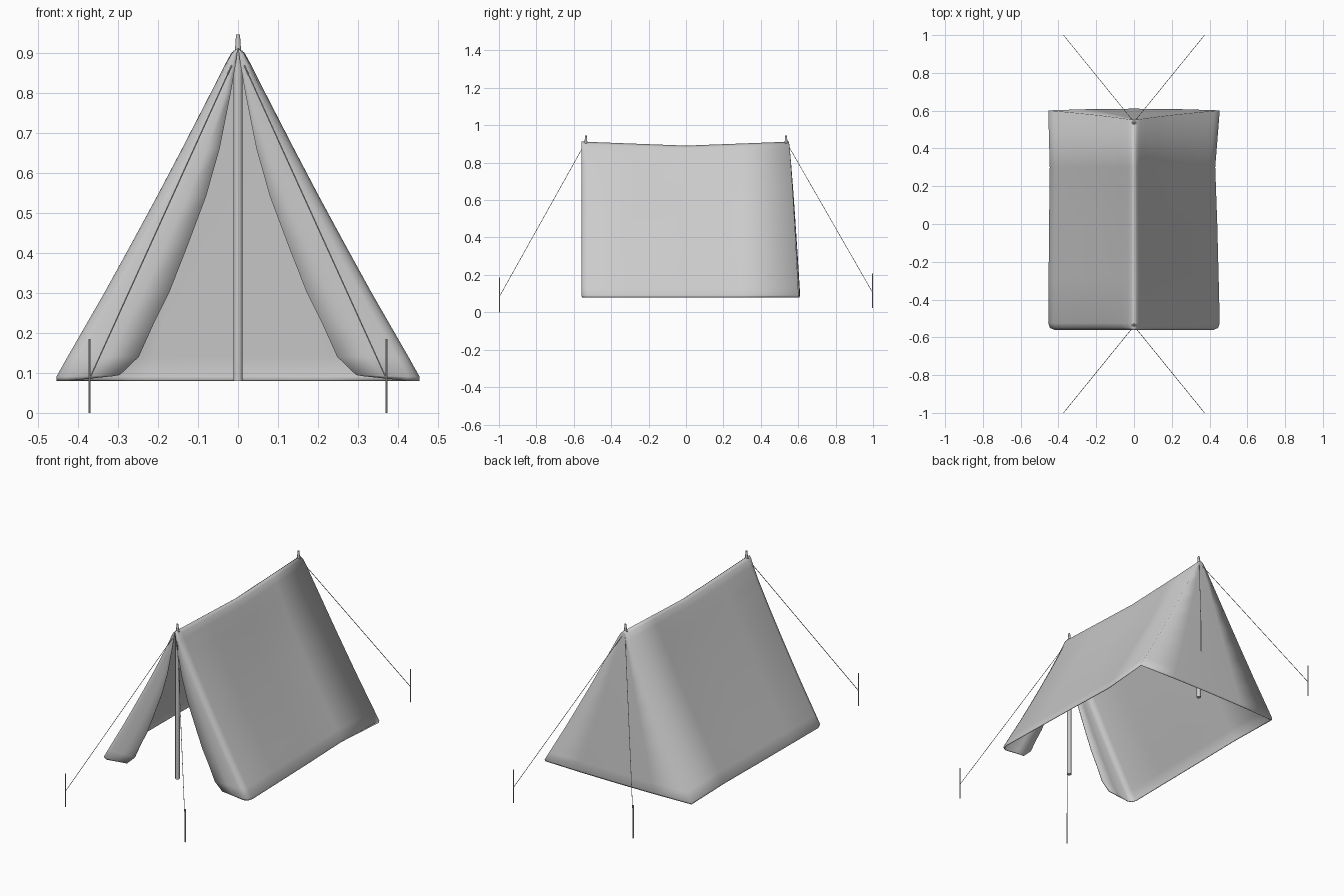
import bpy, bmesh, math
from mathutils import Vector

if "Cube" in bpy.data.objects:
    bpy.data.objects.remove(bpy.data.objects["Cube"])

# Canvas profile rows: height, half width, inner edge of the door flap
ROWS = [(.08, .453, .31), (.09, .454, .295), (.14, .426, .248), (.22, .380, .212),
        (.30, .334, .172), (.42, .268, .125), (.54, .203, .08), (.66, .140, .046),
        (.80, .068, .018), (.87, .033, .006), (.90, .016, .002), (.912, 0, 0)]
RIDGE_Z = .912


def canvas_row(i, side):
    """One horizontal strip: door edge, front corner, side wall, rear wall."""
    z, w, a = ROWS[i]
    t = (z - .08) / (RIDGE_Z - .08)
    r = min(.03, .35 * w)
    lip = .004 if i == 0 else 0
    front = -.56 + lip
    back = .55 + .052 * (1 - t) ** .8 - lip
    a = min(a, w - r)
    sag = .024 if side > 0 else .008
    pts = [(a, front, .012), (a + (w - r - a) * .5, front, .006), (w - r, front, 0),
           (w - r * .3, front + .01, 0), (w, front + .035, 0)]
    for y, s in [(-.28, .25), (0, .55), (.3, 1)]:
        pts.append((max(0, w - sag * s * min(1, w / .15)), y, 0))
    pts += [(w, back, 0), (w * .5, back + .007 * (1 - t), 0), (0, back + .009 * (1 - t), 0)]
    out = []
    for x, y, dz in pts:
        dip = .021 * max(0, 1 - abs(y) / .55) * t * t
        out.append(Vector((side * x, y, z + (dz if i == 0 else dz * .4 if i == 1 else 0) - dip)))
    return out


# Tent canvas with an open door and an open floor
bm = bmesh.new()
for side in (-1, 1):
    grid = [[bm.verts.new(p) for p in canvas_row(i, side)] for i in range(len(ROWS))]
    for lo, hi in zip(grid, grid[1:]):
        for j in range(len(lo) - 1):
            q = [lo[j], lo[j + 1], hi[j + 1], hi[j]]
            bm.faces.new(q if side > 0 else q[::-1])
bmesh.ops.remove_doubles(bm, verts=bm.verts, dist=.0005)
bmesh.ops.recalc_face_normals(bm, faces=bm.faces)
for f in bm.faces:
    f.smooth = True
me = bpy.data.meshes.new("tent_canvas")
bm.to_mesh(me)
bm.free()
canvas = bpy.data.objects.new("tent_canvas", me)
bpy.context.collection.objects.link(canvas)
sol = canvas.modifiers.new("cloth", 'SOLIDIFY')
sol.thickness = .003


def rod(name, p, q, r1, r2=None, sides=12):
    """Tapered round bar between two points."""
    p, q = Vector(p), Vector(q)
    bpy.ops.mesh.primitive_cone_add(vertices=sides, radius1=r1, radius2=r2 or r1,
                                    depth=(q - p).length, location=(p + q) / 2,
                                    rotation=(q - p).to_track_quat('Z', 'Y').to_euler())
    bpy.context.object.name = name
    bpy.ops.object.shade_smooth_by_angle(angle=math.radians(40))


# Poles with spikes, guy ropes and stakes at both ends
for end, s, base in (("front", -1, 0), ("back", 1, .022)):
    y = s * .535
    rod(end + "_pole", (0, y, .08), (0, y, .905), .0115)
    rod(end + "_pole_spike", (0, y, .9), (0, y, .945), .008, .005)
    for label, x in (("left", -.371), ("right", .371)):
        rod(f"{end}_{label}_rope", (0, s * .54, .903), (x, s * .997, base + .085), .0016, sides=6)
        rod(f"{end}_{label}_stake", (x, s * .997, base), (x, s * .997, base + .185), .003, sides=6)
